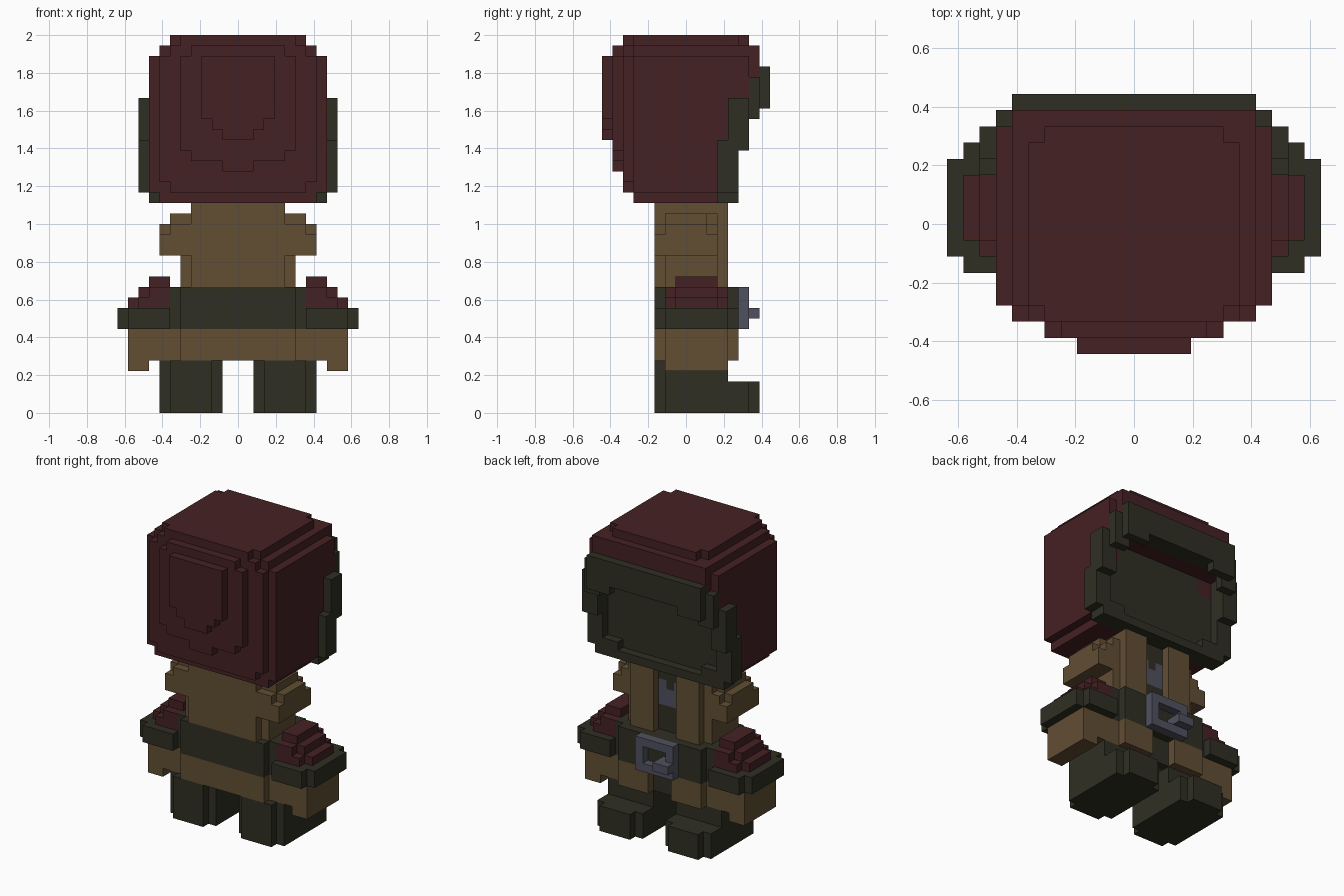
import bpy
import bmesh
import math
from mathutils import Vector

UNIT = 1 / 18

default_cube = bpy.data.objects.get("Cube")
if default_cube:
    bpy.data.objects.remove(default_cube, do_unlink=True)


def make_material(name, rgb):
    material = bpy.data.materials.new(name)
    material.use_nodes = True
    color = (*rgb, 1)
    material.diffuse_color = color
    material.node_tree.nodes["Principled BSDF"].inputs["Base Color"].default_value = color
    return material


maroon = make_material("dark maroon cloth", (.06, .015, .017))
charcoal = make_material("dark olive leather", (.028, .028, .017))
tan = make_material("brown coat", (.122, .077, .034))
steel = make_material("blue grey steel", (.078, .082, .112))

# Block grid: each cell remembers the part that owns it, later parts win
grid = {}
materials = {}


def part(name, material):
    """Return a function that fills mirrored blocks for one named part."""
    materials[name] = material

    def fill(x, y, z, sides=(-1, 1)):
        for side in sides:
            for i in range(x[0], x[1] + 1):
                for j in range(*y):
                    for k in range(*z):
                        grid[side * i, j, k] = name
    return fill


def carve(x, y, z):
    for cell in list(grid):
        i, j, k = cell
        if x[0] <= abs(i) <= x[1] and y[0] <= j < y[1] and z[0] <= k < z[1]:
            del grid[cell]


# Boots with rounded corners and protruding toes
boots = part("boots", charcoal)
boots(x=(2, 7), y=(-2, 4), z=(0, 5))
boots(x=(3, 6), y=(-3, 4), z=(0, 5))
boots(x=(2, 7), y=(-2, 6), z=(0, 3))
boots(x=(3, 6), y=(-2, 7), z=(0, 3))

# Coat skirt, open at the face side
skirt = part("coat_skirt", tan)
skirt(x=(0, 5), y=(-3, 4), z=(5, 8))
skirt(x=(6, 6), y=(-2, 4), z=(5, 8))
skirt(x=(2, 5), y=(4, 5), z=(5, 8))
trousers = part("trousers", charcoal)
trousers(x=(0, 1), y=(3, 4), z=(5, 8))

# Coat body and lapels
coat = part("coat_body", tan)
coat(x=(0, 4), y=(-3, 3), z=(12, 20))
coat(x=(5, 5), y=(-2, 3), z=(12, 19))
coat(x=(2, 4), y=(3, 4), z=(12, 20))

# Shoulder pads
shoulders = part("shoulder_pads", tan)
shoulders(x=(5, 7), y=(-3, 3), z=(15, 17))
shoulders(x=(5, 7), y=(-2, 2), z=(17, 18))
shoulders(x=(5, 6), y=(-3, 3), z=(15, 18))
shoulders(x=(5, 6), y=(-2, 2), z=(18, 19))

# Shirt and its metal clasp in the coat opening
shirt = part("shirt", charcoal)
shirt(x=(0, 1), y=(2, 3), z=(12, 20))
clasp = part("shirt_clasp", steel)
clasp(x=(0, 1), y=(2, 3), z=(15, 18))
shirt(x=(0, 0), y=(2, 3), z=(17, 18))

# Belt
belt = part("belt", charcoal)
belt(x=(0, 5), y=(-3, 5), z=(8, 12))
belt(x=(6, 6), y=(-2, 4), z=(8, 12))

# Buckle ring with a tongue on one side
buckle = part("belt_buckle", steel)
buckle(x=(0, 2), y=(5, 6), z=(8, 12))
carve(x=(0, 1), y=(5, 6), z=(9, 11))
buckle(x=(1, 2), y=(5, 7), z=(9, 10), sides=(-1,))

# Arms: hands, cuffs and stepped sleeves
hands = part("hands", tan)
hands(x=(7, 8), y=(-2, 4), z=(5, 8))
hands(x=(9, 10), y=(-2, 4), z=(4, 8))
cuffs = part("cuffs", charcoal)
cuffs(x=(7, 10), y=(-3, 5), z=(8, 10))
cuffs(x=(11, 11), y=(-2, 4), z=(8, 10))
sleeves = part("sleeves", maroon)
sleeves(x=(7, 9), y=(-2, 4), z=(10, 11))
sleeves(x=(10, 10), y=(-1, 3), z=(10, 11))
sleeves(x=(7, 8), y=(-2, 4), z=(11, 12))
sleeves(x=(9, 9), y=(-1, 3), z=(11, 12))
sleeves(x=(7, 8), y=(-1, 3), z=(12, 13))

# Hood shell, leaning forward towards the top
hood = part("hood", maroon)
hood(x=(0, 8), y=(-5, 3), z=(21, 34))
hood(x=(0, 7), y=(-5, 3), z=(20, 35))
hood(x=(0, 8), y=(-5, 4), z=(26, 34))
hood(x=(0, 8), y=(-5, 6), z=(30, 34))
hood(x=(0, 7), y=(-5, 7), z=(32, 35))
hood(x=(0, 6), y=(-5, 5), z=(35, 36))
hood(x=(0, 5), y=(-6, 6), z=(35, 36))

# Stepped bulge on the reverse of the hood
hood(x=(0, 7), y=(-6, -5), z=(22, 34))
hood(x=(0, 6), y=(-6, -5), z=(21, 35))
hood(x=(0, 5), y=(-7, -6), z=(25, 34))
hood(x=(0, 4), y=(-7, -6), z=(24, 35))
hood(x=(0, 1), y=(-7, -6), z=(23, 24))
hood(x=(0, 3), y=(-8, -7), z=(28, 34))
hood(x=(0, 2), y=(-8, -7), z=(27, 28))
hood(x=(0, 1), y=(-8, -7), z=(26, 27))

# Shadowed face with a patch of lining at each upper corner
face = part("face", charcoal)
face(x=(0, 7), y=(3, 4), z=(20, 30))
lining = part("hood_lining", maroon)
lining(x=(6, 7), y=(3, 4), z=(28, 30))

# Hood trim around the face
trim = part("hood_trim", charcoal)
trim(x=(0, 7), y=(4, 5), z=(20, 21))
trim(x=(6, 7), y=(4, 5), z=(20, 22))
trim(x=(8, 8), y=(3, 5), z=(20, 26))
trim(x=(9, 9), y=(3, 5), z=(21, 26))
trim(x=(8, 9), y=(4, 6), z=(25, 30))
trim(x=(8, 8), y=(6, 7), z=(28, 32))
trim(x=(0, 7), y=(6, 7), z=(30, 32))
trim(x=(7, 7), y=(6, 7), z=(28, 32))
trim(x=(0, 7), y=(7, 8), z=(30, 33))
trim(x=(5, 7), y=(7, 8), z=(29, 33))


def build_part(name):
    """Mesh the exposed block sides of one part and merge flat areas."""
    bm = bmesh.new()
    corners = {}

    def corner(point):
        key = tuple(round(c * 2) for c in point)
        if key not in corners:
            corners[key] = bm.verts.new(point * UNIT)
        return corners[key]

    for cell, owner in grid.items():
        if owner != name:
            continue
        center = Vector(cell) + Vector((0, .5, .5))
        for axis in range(3):
            for sign in (-1, 1):
                normal = Vector((0, 0, 0))
                normal[axis] = sign
                if tuple(int(a + b) for a, b in zip(cell, normal)) in grid:
                    continue
                u = Vector((0, 0, 0))
                u[(axis + 1) % 3] = .5
                v = normal.cross(u)
                middle = center + normal / 2
                bm.faces.new([corner(middle + p) for p in (-u - v, u - v, u + v, v - u)])
    bmesh.ops.dissolve_limit(bm, angle_limit=math.radians(1), verts=bm.verts, edges=bm.edges)
    mesh = bpy.data.meshes.new(name)
    bm.to_mesh(mesh)
    bm.free()
    mesh.materials.append(materials[name])
    bpy.context.collection.objects.link(bpy.data.objects.new(name, mesh))


for part_name in materials:
    build_part(part_name)
